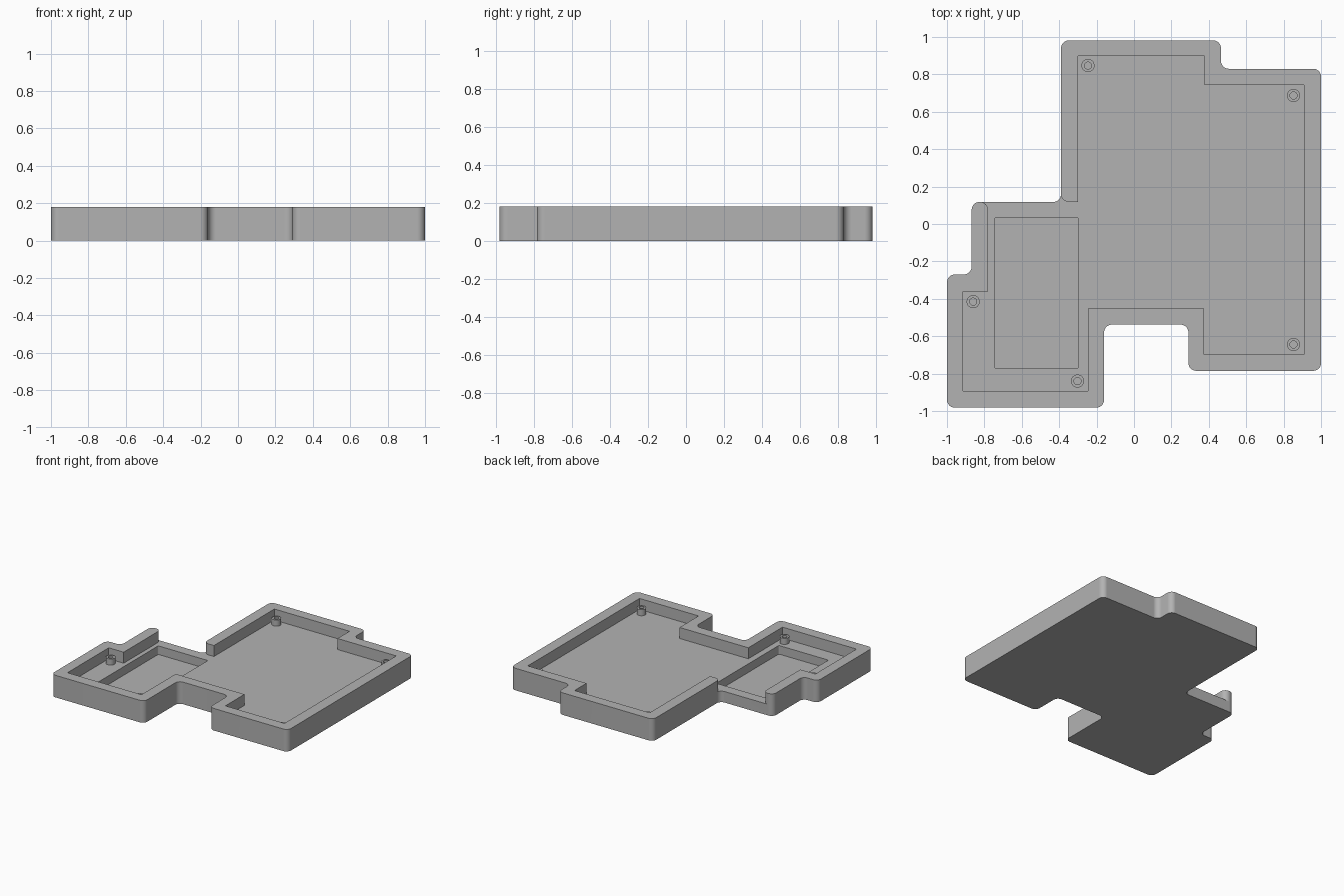
import bpy, bmesh, math
from mathutils import Vector

if "Cube" in bpy.data.objects:
    bpy.data.objects.remove(bpy.data.objects["Cube"])

R = 0.042                              # corner radius
H_POCKET, H_FLOOR, H_POST, H_WALL = 0.02, 0.09, 0.14, 0.18

grey = bpy.data.materials.new("light grey")
grey.diffuse_color = (0.45, 0.45, 0.45, 1)
grey.use_nodes = True
grey.node_tree.nodes["Principled BSDF"].inputs["Base Color"].default_value = grey.diffuse_color


def rounded(points, seg=8):
    """Turn (x, y, radius) corners into a loop with filleted corners."""
    out = []
    for i, (x, y, r) in enumerate(points):
        p = Vector((x, y))
        if not r:
            out.append(p)
            continue
        a = (Vector(points[i - 1][:2]) - p).normalized()
        b = (Vector(points[(i + 1) % len(points)][:2]) - p).normalized()
        for k in range(seg + 1):
            t = math.pi / 2 * k / seg
            out.append(p + r * (a * (1 - math.sin(t)) + b * (1 - math.cos(t))))
    return out


def ring(bm, loop, z):
    return [bm.verts.new((p.x, p.y, z)) for p in loop]


def sides(bm, loop, z0, z1):
    lo, hi = ring(bm, loop, z0), ring(bm, loop, z1)
    for i in range(len(loop)):
        bm.faces.new((lo[i - 1], lo[i], hi[i], hi[i - 1]))


def cap(bm, loops, z):
    edges = []
    for loop in loops:
        v = ring(bm, loop, z)
        edges += [bm.edges.new((v[i - 1], v[i])) for i in range(len(v))]
    bmesh.ops.triangle_fill(bm, use_beauty=True, edges=edges, normal=(0, 0, 1))


def finish(bm, name):
    bmesh.ops.remove_doubles(bm, verts=bm.verts, dist=0.0005)
    bmesh.ops.recalc_face_normals(bm, faces=bm.faces)
    me = bpy.data.meshes.new(name)
    bm.to_mesh(me)
    bm.free()
    me.materials.append(grey)
    me.shade_smooth()
    me.set_sharp_from_angle(angle=math.radians(30))
    ob = bpy.data.objects.new(name, me)
    bpy.context.collection.objects.link(ob)
    mod = ob.modifiers.new("even shading", 'WEIGHTED_NORMAL')
    mod.keep_sharp = True


# Profiles: outer edge (left side round to the big left wall) and inner edge
outer = [(x, y, R) for x, y in (
    (-.868, -.27), (-1, -.27), (-1, -.982), (-.16, -.982), (-.16, -.538),
    (.291, -.538), (.291, -.785), (1, -.785), (1, .83), (.465, .83),
    (.465, .982), (-.39, .982))]
inner = [(x, y, 0) for x, y in (
    (-.30, .898), (.378, .898), (.378, .743), (.909, .743), (.909, -.698),
    (.375, -.698), (.375, -.452), (-.246, -.452), (-.246, -.893),
    (-.915, -.893), (-.915, -.361), (-.78, -.361))]
Y = 0.118                              # open back edge of the small bay
post_end = -.78 - R                    # tangent point of the left wall's end

outline = rounded([(-.868, Y, R)] + outer + [(-.39, Y, R), (post_end, Y, 0)])
wall = rounded([(-.868, Y, R)] + outer +
               [(-.39, Y, R), (-.30, Y, 0)] + inner + [(-.78, Y, R)])

# Floor: inside of the walls plus the open edge with its concave fillet
wall_end = rounded([(-.39, .9, 0), (-.39, Y, R), (-.30, Y, 0)])[1:-1]
fillet = rounded([(-.39, .9, 0), (-.39, Y, R), (-.8, Y, 0)])[1:-1]
end_l = rounded([(-.9, Y, 0), (-.78, Y, R), (-.78, -.3, 0)])[1:-1]
# the wall end and the floor fillet are mirror arcs meeting on the wall face
floor = ([Vector(p[:2]) for p in inner] + end_l[::-1] + fillet[::-1]
         + wall_end[1:] + [Vector((-.30, Y))])

pocket = rounded([(-.745, -.773, .01), (-.297, -.773, .01),
                  (-.297, .035, .01), (-.745, .035, .01)], 4)

# Tray: bottom, lower sides, floor with pocket, raised wall
bm = bmesh.new()
cap(bm, [outline], 0)
sides(bm, outline, 0, H_FLOOR)
cap(bm, [floor, pocket], H_FLOOR)
sides(bm, pocket, H_POCKET, H_FLOOR)
cap(bm, [pocket], H_POCKET)
sides(bm, wall, H_FLOOR, H_WALL)
cap(bm, [wall], H_WALL)
finish(bm, "tray")


# Hollow screw posts
def circle(x, y, r, n=32):
    return [Vector((x + r * math.cos(2 * math.pi * i / n),
                    y + r * math.sin(2 * math.pi * i / n))) for i in range(n)]


for i, (x, y) in enumerate(((-.246, .847), (.853, .687), (.853, -.644),
                            (-.302, -.84), (-.86, -.415))):
    bm = bmesh.new()
    tube, hole = circle(x, y, .035), circle(x, y, .019)
    for z in (H_FLOOR, H_POST):
        cap(bm, [tube, hole], z)
    sides(bm, tube, H_FLOOR, H_POST)
    sides(bm, hole, H_FLOOR, H_POST)
    finish(bm, f"screw_post_{i + 1}")
